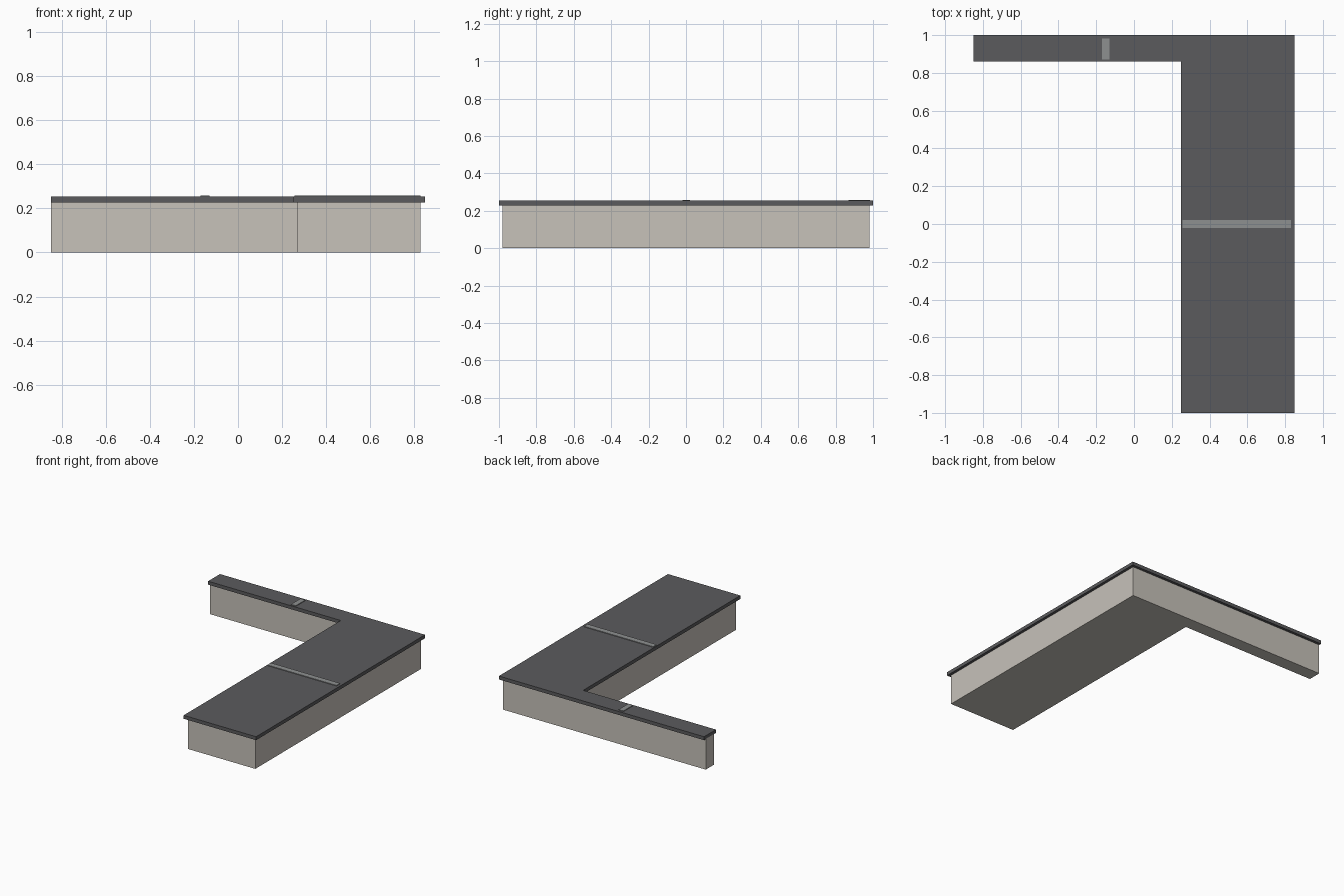
import bpy
import bmesh

cube = bpy.data.objects.get("Cube")
if cube:
    bpy.data.objects.remove(cube, do_unlink=True)


def material(name, rgb):
    mat = bpy.data.materials.new(name)
    mat.use_nodes = True
    mat.diffuse_color = (*rgb, 1)
    mat.node_tree.nodes["Principled BSDF"].inputs["Base Color"].default_value = (*rgb, 1)
    return mat


def slab(name, outline, bottom, top, mat):
    """Extrude a flat outline upward into a closed solid."""
    bm = bmesh.new()
    face = bm.faces.new([bm.verts.new((x, y, bottom)) for x, y in outline])
    result = bmesh.ops.extrude_face_region(bm, geom=[face], use_keep_orig=True)
    for v in result["geom"]:
        if isinstance(v, bmesh.types.BMVert):
            v.co.z = top
    bmesh.ops.recalc_face_normals(bm, faces=bm.faces)
    mesh = bpy.data.meshes.new(name)
    bm.to_mesh(mesh)
    bm.free()
    mesh.materials.append(mat)
    obj = bpy.data.objects.new(name, mesh)
    bpy.context.collection.objects.link(obj)
    return obj


def rectangle(x0, x1, y0, y1):
    return [(x0, y0), (x1, y0), (x1, y1), (x0, y1)]


def l_shape(wing_end, inner, outer, front, wing_front, back):
    return [(inner, front), (outer, front), (outer, back),
            (wing_end, back), (wing_end, wing_front), (inner, wing_front)]


wall = material("warm grey wall", (0.57, 0.54, 0.49))
roof = material("dark grey roof", (0.105, 0.105, 0.11))
light = material("rooflight grey", (0.27, 0.28, 0.28))

# L-shaped building body and overhanging roof
slab("walls", l_shape(-0.85, 0.27, 0.83, -0.98, 0.88, 0.98), 0, 0.23, wall)
slab("roof", l_shape(-0.85, 0.25, 0.85, -1, 0.86, 1), 0.228, 0.254, roof)

# Raised strips across the main roof and the wing
slab("main_roof_strip", rectangle(0.257, 0.83, -0.02, 0.022), 0.25, 0.259, light)
slab("wing_roof_strip", rectangle(-0.17, -0.13, 0.87, 0.983), 0.25, 0.259, light)
